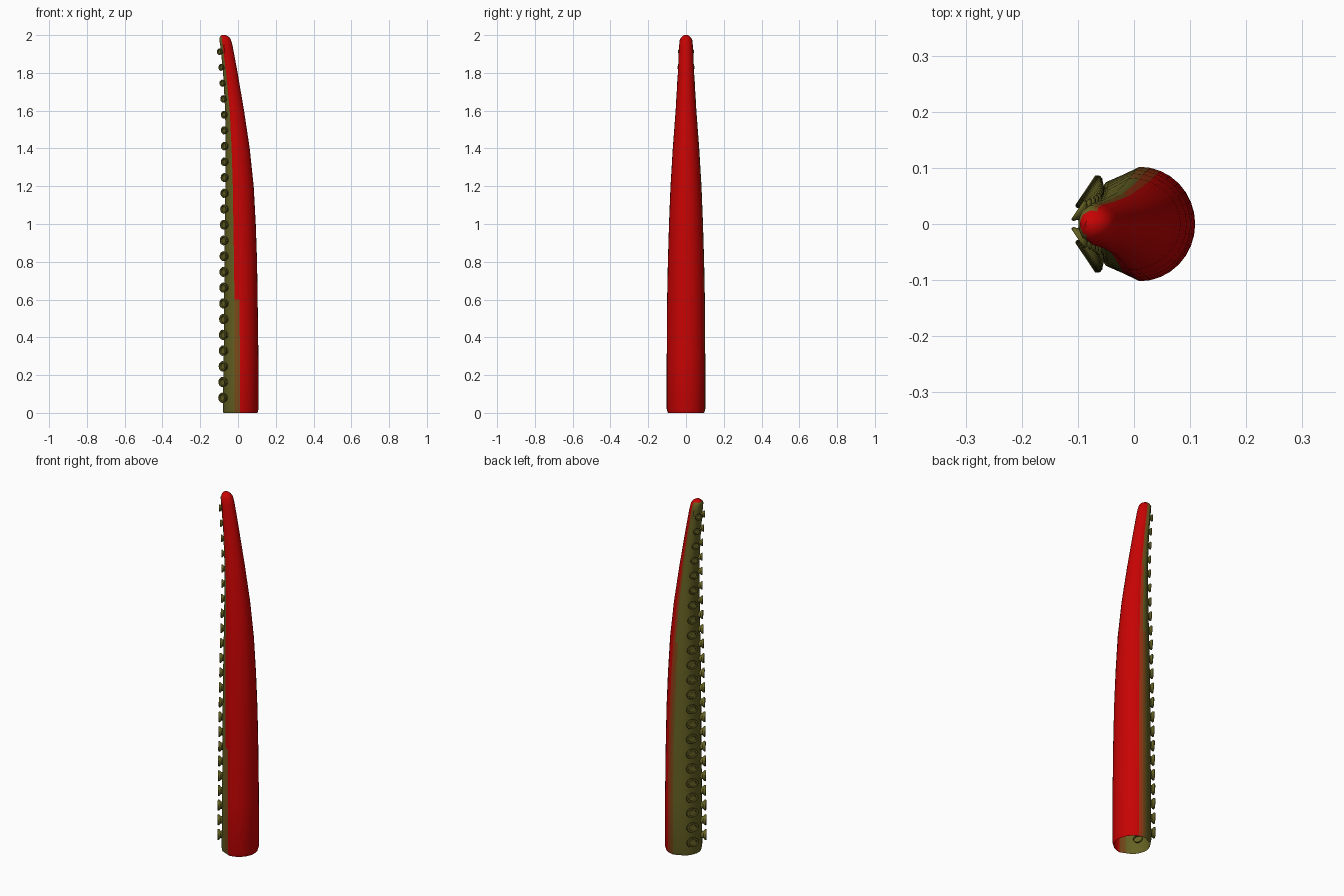
import bpy, bmesh, math
from mathutils import Vector

cube = bpy.data.objects.get("Cube")
if cube:
    bpy.data.objects.remove(cube, do_unlink=True)


def material(name, rgb):
    m = bpy.data.materials.new(name)
    m.use_nodes = True
    m.diffuse_color = (*rgb, 1)
    m.node_tree.nodes["Principled BSDF"].inputs["Base Color"].default_value = (*rgb, 1)
    return m


red = material("red skin", (0.57, 0.001, 0.001))
olive = material("olive underside", (0.13, 0.12, 0.017))
brown = material("brown seam", (0.2, 0.07, 0.01))
russet = material("russet seam", (0.34, 0.035, 0.006))
RED, OLIVE, BROWN, RUSSET = range(4)


def finish(bm, name, mats, angle):
    mesh = bpy.data.meshes.new(name)
    bm.to_mesh(mesh)
    bm.free()
    for m in mats:
        mesh.materials.append(m)
    ob = bpy.data.objects.new(name, mesh)
    bpy.context.collection.objects.link(ob)
    bpy.ops.object.select_all(action="DESELECT")
    ob.select_set(True)
    bpy.context.view_layer.objects.active = ob
    bpy.ops.object.shade_smooth_by_angle(angle=math.radians(angle))
    return ob


# Arm stations: height, underside x, seam x, outer x, half width
STATIONS = [
    (0.0, -0.078, 0.01, 0.103, 0.096), (0.02, -0.08, 0.01, 0.109, 0.102),
    (0.3, -0.076, 0.01, 0.108, 0.102), (0.6, -0.073, 0.008, 0.104, 0.1),
    (0.8, -0.072, 0.004, 0.101, 0.096), (1.0, -0.07, -0.002, 0.094, 0.09),
    (1.2, -0.067, -0.008, 0.083, 0.082), (1.4, -0.066, -0.018, 0.062, 0.07),
    (1.6, -0.068, -0.032, 0.032, 0.055), (1.8, -0.079, -0.055, -0.002, 0.043),
    (1.94, -0.093, -0.074, -0.028, 0.037), (1.975, -0.099, -0.078, -0.037, 0.033),
    (1.99, -0.096, -0.078, -0.047, 0.024), (2.0, -0.086, -0.076, -0.064, 0.01),
]
# Concave half of the underside, seam to middle: depth, width fractions
UNDERSIDE = [(0.33, 0.86), (0.67, 0.73), (0.87, 0.45), (1.0, 0.15)]
ARC = 16


def station(z):
    for a, b in zip(STATIONS, STATIONS[1:]):
        if a[0] <= z <= b[0]:
            t = (z - a[0]) / (b[0] - a[0])
            return [p + (q - p) * t for p, q in zip(a, b)]


def section(z, under, seam, outer, half):
    pts = []
    for i in range(ARC + 1):
        t = math.pi * (i / ARC - 0.5)
        pts.append((seam + (outer - seam) * math.cos(t), half * math.sin(t), z))
    side = [(seam + (under - seam) * d, half * w, z) for d, w in UNDERSIDE]
    return pts + side + [(x, -y, z) for x, y, z in reversed(side)]


def skin_colour(i, last, z):
    # The colour seam runs slightly askew: further round the arm on the +y side
    if z > 1.98:
        return RED
    if i == last:
        return BROWN if z < 0.5 else RED
    if i == ARC - 1:
        return BROWN if z < 1.1 else OLIVE
    if i == ARC - 2:
        return RUSSET if z < 1.5 else BROWN
    return RED if i < ARC else OLIVE


# Hollow arm, open at the base
bm = bmesh.new()
rings = [[bm.verts.new(p) for p in section(*s)] for s in STATIONS]
for lower, upper in zip(rings, rings[1:]):
    n = len(lower)
    for i in range(n):
        j = (i + 1) % n
        f = bm.faces.new((lower[i], lower[j], upper[j], upper[i]))
        f.material_index = skin_colour(i, n - 1, lower[0].co.z)
bm.faces.new(rings[-1])
finish(bm, "tentacle_arm", [red, olive, brown, russet], 40)

# Sucker cup profile: radius, height, as fractions of the cup radius
CUP = [(0.7, -0.35), (0.66, 0.2), (0.95, 0.42), (1, 0.58),
       (0.92, 0.68), (0.65, 0.68), (0.56, 0.5), (0.3, 0.46)]
SIDES = 16
COUNT = 23

# One row of cups, mirrored to the other side
bm = bmesh.new()
out = Vector((-0.83, 0.56, 0)).normalized()
across = Vector((0, 0, 1)).cross(out)
for k in range(COUNT):
    z = 0.08 + 1.832 * k / (COUNT - 1)
    _, under, seam, _, half = station(z)
    r = 0.015 + 0.19 * half
    centre = Vector((seam + (under - seam) * 0.87, half * 0.46, z))
    cups = []
    for rad, h in CUP:
        ring = []
        for i in range(SIDES):
            a = math.tau * i / SIDES
            offset = across * math.cos(a) + Vector((0, 0, 0.8 * math.sin(a)))
            ring.append(bm.verts.new(centre + out * h * r + offset * rad * r))
        cups.append(ring)
    for lo, hi in zip(cups, cups[1:]):
        for i in range(SIDES):
            j = (i + 1) % SIDES
            bm.faces.new((lo[i], lo[j], hi[j], hi[i]))
    bm.faces.new(cups[-1])
bmesh.ops.recalc_face_normals(bm, faces=bm.faces)
suckers = finish(bm, "sucker_rows", [olive], 50)
mirror = suckers.modifiers.new("other row", "MIRROR")
mirror.use_axis = (False, True, False)
mirror.use_mirror_merge = False
